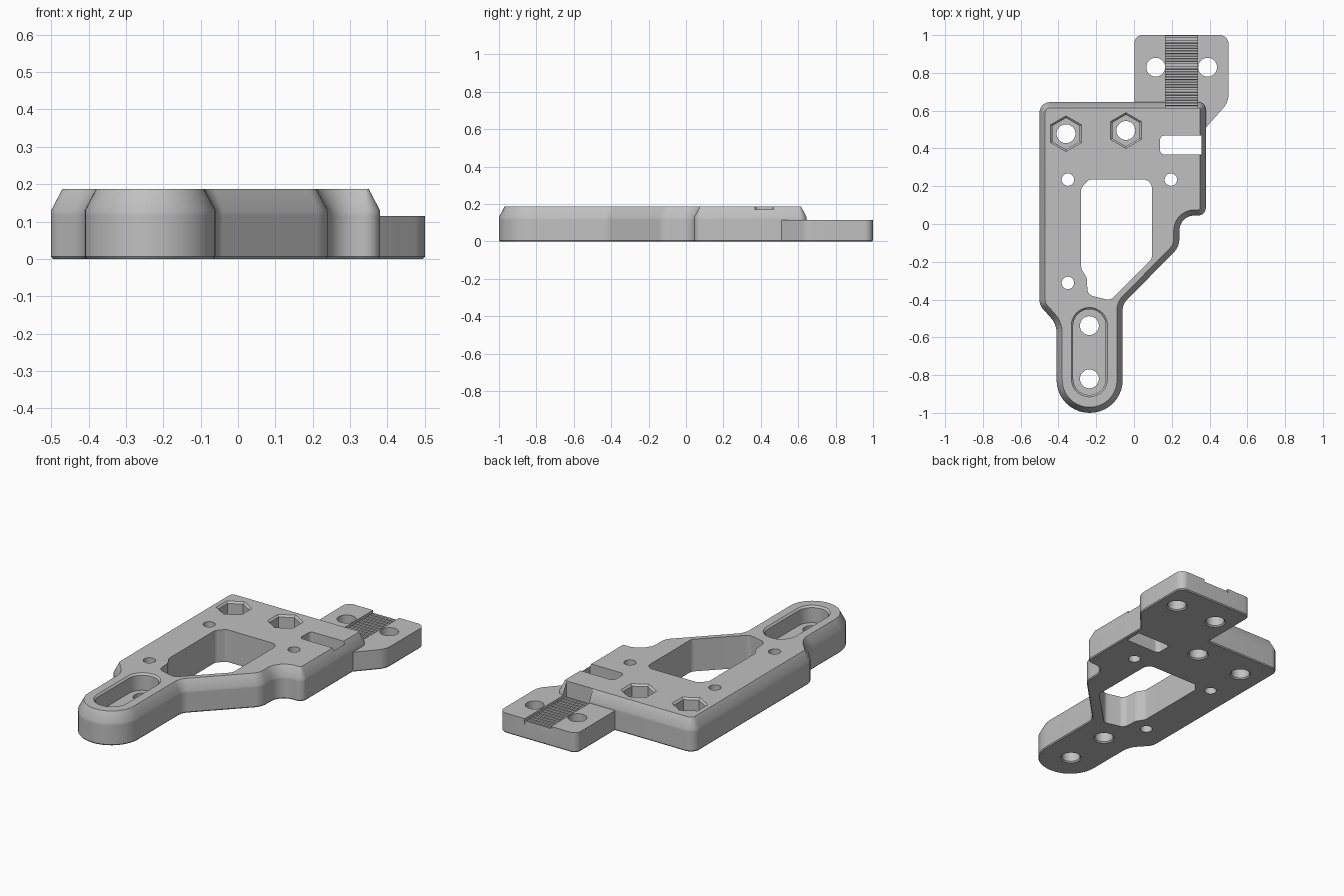
import bpy, bmesh, math
from mathutils import Vector, Matrix

if "Cube" in bpy.data.objects:
    bpy.data.objects.remove(bpy.data.objects["Cube"], do_unlink=True)

grey = bpy.data.materials.new("plain grey")
grey.use_nodes = True
grey.diffuse_color = (0.53, 0.53, 0.53, 1)
grey.node_tree.nodes["Principled BSDF"].inputs["Base Color"].default_value = grey.diffuse_color

# heights, chamfer width and the edges of the belt channel and slot
TOP, RIM, TAB_TOP, POCKET, FLOOR = 0.187, 0.13, 0.115, 0.09, 0.085
CHAMFER, SIDE, BACK = 0.03, 0.38, 0.645
CH_L, CH_R = 0.167, 0.335
SLOT_L, SLOT_R, SLOT_F, SLOT_B = 0.137, 0.358, 0.368, 0.468
bm = bmesh.new()


def rounded(corners, steps=10):
    """Counter-clockwise polygon from (x, y, radius) corners."""
    out = []
    for i, (x, y, r) in enumerate(corners):
        p = Vector((x, y))
        if r == 0:
            out.append(p)
            continue
        u = (Vector(corners[i - 1][:2]) - p).normalized()
        v = (Vector(corners[(i + 1) % len(corners)][:2]) - p).normalized()
        half = u.angle(v) / 2
        c = p + (u + v).normalized() * r / math.sin(half)
        s, e = p + u * r / math.tan(half) - c, p + v * r / math.tan(half) - c
        turn = math.atan2(s.x * e.y - s.y * e.x, s.dot(e))
        out += [c + Matrix.Rotation(turn * k / steps, 2) @ s for k in range(steps + 1)]
    return out


def circle(x, y, r, n=32, start=0.0):
    return [Vector((x + r * math.cos(start + math.tau * k / n),
                    y + r * math.sin(start + math.tau * k / n))) for k in range(n)]


def ring(loop, z, d=0.0):
    """The loop at height z, moved outward by d."""
    out = []
    for i, p in enumerate(loop):
        a = (p - loop[i - 1]).normalized()
        b = (loop[(i + 1) % len(loop)] - p).normalized()
        n, m = Vector((a.y, -a.x)), Vector((b.y, -b.x))
        out.append((p + (n + m) * d / (1 + n.dot(m))).to_3d() + Vector((0, 0, z)))
    return out


def face(points):
    bm.faces.new([bm.verts.new(p) for p in points])


def wall(rings, inside=False, gaps=()):
    """Join stacked rings; gaps are start points of edges left open."""
    for lo, hi in zip(rings, rings[1:]):
        for i in range(len(lo)):
            j = (i + 1) % len(lo)
            if any((lo[i].xy - Vector(g)).length < 0.001 for g in gaps):
                continue
            quad = [lo[i], lo[j], hi[j], hi[i]]
            face(quad[::-1] if inside else quad)


def cap(rings, up=True):
    """Flat face bounded by the first ring, with the others as holes."""
    edges = []
    for pts in rings:
        vs = [bm.verts.new(p) for p in pts]
        edges += [bm.edges.new((vs[i - 1], vs[i])) for i in range(len(vs))]
    made = bmesh.ops.triangle_fill(bm, edges=edges, use_beauty=True)["geom"]
    for f in made:
        if isinstance(f, bmesh.types.BMFace):
            f.normal_update()
            if (f.normal.z > 0) != up:
                f.normal_flip()


# outlines: the plate, and the footprint that also holds the tab
front = [(-0.41, -1, 0.174), (-0.06, -1, 0.174), (-0.06, -0.425, 0.07), (0.24, -0.12, 0.1),
         (0.24, 0.045, 0.08), (SIDE, 0.045, 0.04)]
left = [(-0.5, BACK, 0.055), (-0.5, -0.43, 0.07), (-0.41, -0.53, 0.12)]
tab_right = [(SIDE, 0.51, 0), (0.5, 0.645, 0.1), (0.5, 1, 0.045), (CH_R, 1, 0)]
tab_left = [(CH_L, 1, 0), (0.003, 1, 0.04), (0.003, BACK, 0)]
back_corner = [(SIDE, BACK, 0.04), (CH_R, BACK, 0)]
plate = rounded(front + [(SIDE, SLOT_F, 0), (SIDE, SLOT_B, 0), (SIDE, 0.51, 0)]
                + back_corner + [(CH_L, BACK, 0), (0.003, BACK, 0)] + left)
footprint = rounded(front + tab_right + tab_left + left)

# outer walls, open where the channel and slot break through
channel_gap, slot_gap = (CH_R, BACK), (SIDE, SLOT_F)
wall([ring(footprint, 0, -0.005), ring(footprint, 0.006), ring(footprint, FLOOR)])
wall([ring(footprint, FLOOR), ring(footprint, TAB_TOP)], gaps=[(CH_R, 1)])
wall([ring(plate, TAB_TOP), ring(plate, RIM)], gaps=[channel_gap])
top_ring = ring(plate, TOP, -CHAMFER)
wall([ring(plate, RIM), top_ring], gaps=[channel_gap, slot_gap])
bottom_holes, top_holes = [], []

# large window
window = rounded([
    (-0.245, -0.375, 0.04), (-0.125, -0.405, 0.04), (0.095, -0.185, 0.04), (0.095, 0.235, 0.045),
    (-0.24, 0.235, 0.03), (-0.28, 0.19, 0.03), (-0.28, -0.235, 0.04), (-0.25, -0.285, 0.04)])
screws = [circle(x, y, 0.033, 24) for x, y in [(-0.35, 0.235), (0.195, 0.235), (-0.35, -0.312)]]
for loop in [window] + screws:
    wall([ring(loop, 0), ring(loop, TOP)], inside=True)
    bottom_holes.append(ring(loop, 0))
    top_holes.append(ring(loop, TOP))


def bolt_hole(x, y, top):
    """Hole flared underneath; returns its upper ring."""
    loop = circle(x, y, 0.05)
    wall([ring(loop, 0, 0.007), ring(loop, 0.007), ring(loop, top)], inside=True)
    bottom_holes.append(ring(loop, 0, 0.007))
    return ring(loop, top)


# nut pockets and long foot pocket, each with a chamfered lip
nuts = [(-0.36, 0.478), (-0.043, 0.495)]
pockets = [(circle(x, y, 0.083, 6, math.pi / 6), [(x, y)]) for x, y in nuts]
foot = rounded([(-0.322, -0.905, 0.0855), (-0.15, -0.905, 0.0855),
                (-0.15, -0.452, 0.0855), (-0.322, -0.452, 0.0855)])
pockets.append((foot, [(-0.236, -0.538), (-0.236, -0.82)]))
for loop, holes in pockets:
    lip = ring(loop, TOP, 0.01)
    wall([ring(loop, POCKET), ring(loop, TOP - 0.01), lip], inside=True)
    cap([ring(loop, POCKET)] + [bolt_hole(x, y, POCKET) for x, y in holes])
    top_holes.append(lip)

# slot cutting into the side chamfer
edge = SIDE - CHAMFER
slope = (TOP - RIM) / CHAMFER
slot = rounded([(edge, SLOT_F, 0), (SLOT_R, SLOT_F, 0), (SLOT_R, SLOT_B, 0), (edge, SLOT_B, 0),
                (SLOT_L, SLOT_B, 0.025), (SLOT_L, SLOT_F, 0.025)])
slot_top = [Vector((p.x, p.y, TOP - max(0, p.x - edge) * slope)) for p in slot]
wall([ring(slot, 0), slot_top], inside=True)
bottom_holes.append(ring(slot, 0))
face([(SIDE, SLOT_F, RIM), (SIDE, SLOT_B, RIM), slot_top[2], slot_top[1]])
bay = next(i for i, p in enumerate(plate) if (p - Vector(slot_gap)).length < 0.001) + 1
top_ring[bay:bay] = slot_top[:3:-1]

# tab top on both sides of the channel
corner = rounded(back_corner + [(CH_R, 0.5, 0), (SIDE, 0.5, 0)])[:-2]
right_side = rounded(tab_right + [(CH_R, BACK, 0)])[:-1] + corner[::-1]
left_side = rounded(tab_left + [(CH_L, BACK, 0)])
for loop, x in [(right_side, 0.39), (left_side, 0.115)]:
    cap([ring(loop, TAB_TOP), bolt_hole(x, 0.83, TAB_TOP)])

# belt channel: toothed floor, side walls and end wall
START, COUNT = BACK - CHAMFER, 14
pitch = (1 - START) / COUNT
profile = [(START + (k + t) * pitch, FLOOR + h) for k in range(COUNT)
           for t, h in [(0, 0), (0.4, 0), (0.48, 0.016), (0.92, 0.016)]] + [(1, FLOOR)]
for (y0, z0), (y1, z1) in zip(profile, profile[1:]):
    face([(CH_L, y0, z0), (CH_R, y0, z0), (CH_R, y1, z1), (CH_L, y1, z1)])
side = [(1, FLOOR), (1, TAB_TOP), (BACK, TAB_TOP), (BACK, RIM), (START, TOP), (START, FLOOR)]
face([(CH_L, y, z) for y, z in side[::-1]])
face([(CH_R, y, z) for y, z in side])
face([(CH_R, START, FLOOR), (CH_L, START, FLOOR), (CH_L, START, TOP), (CH_R, START, TOP)])

# flat top and underside
cap([top_ring] + top_holes)
cap([ring(footprint, 0, -0.005)] + bottom_holes, up=False)

bmesh.ops.remove_doubles(bm, verts=bm.verts, dist=0.0002)
mesh = bpy.data.meshes.new("mounting_plate")
bm.to_mesh(mesh)
bm.free()
mesh.materials.append(grey)
bracket = bpy.data.objects.new("mounting_plate", mesh)
bpy.context.collection.objects.link(bracket)
bpy.ops.object.select_all(action="DESELECT")
bracket.select_set(True)
bpy.context.view_layer.objects.active = bracket
bpy.ops.object.shade_smooth_by_angle(angle=math.radians(32))
